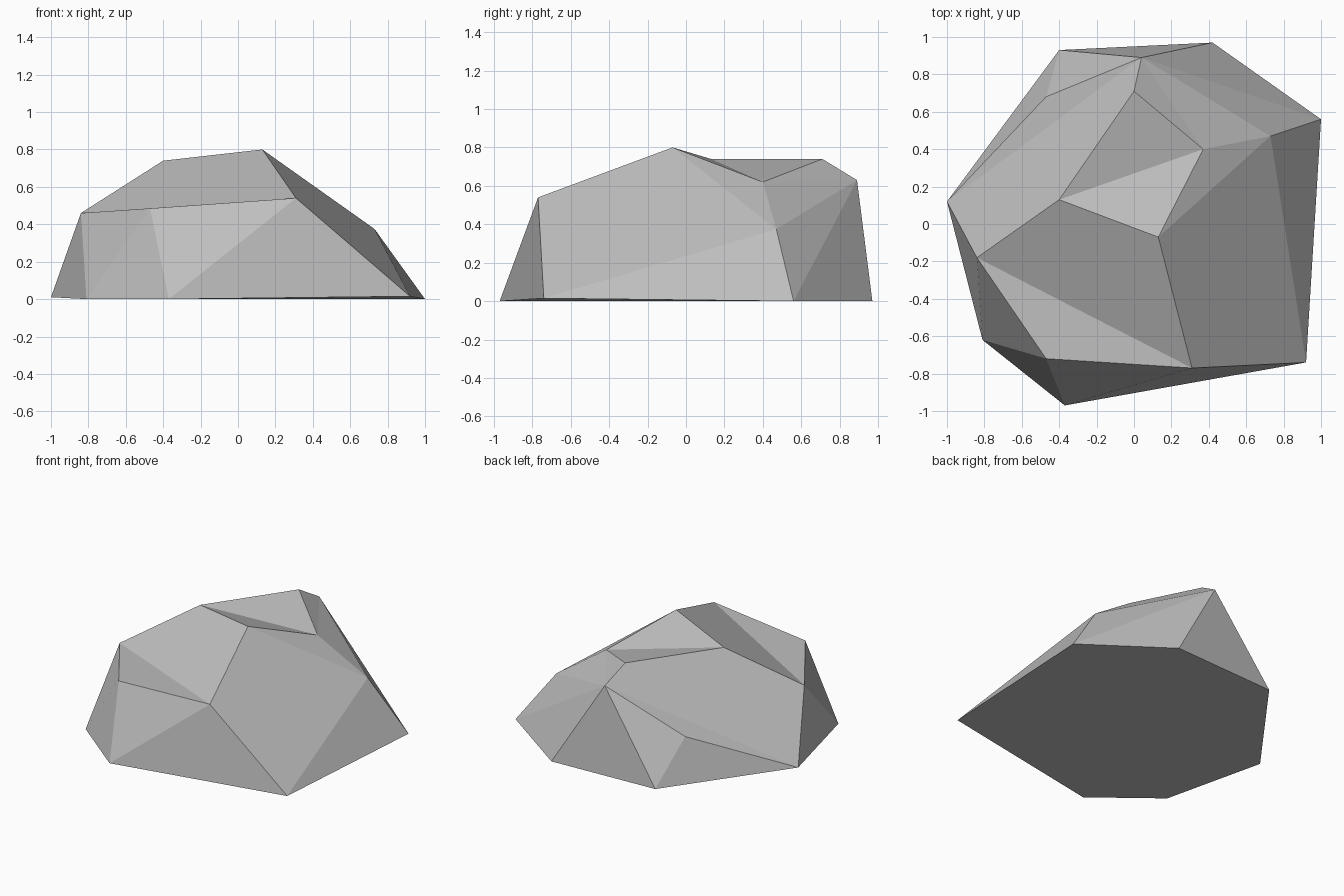
import bpy
import bmesh

cube = bpy.data.objects.get("Cube")
if cube:
    bpy.data.objects.remove(cube, do_unlink=True)


def make_material(name, colour):
    mat = bpy.data.materials.new(name)
    mat.use_nodes = True
    mat.diffuse_color = colour
    for node in mat.node_tree.nodes:
        if node.type == 'BSDF_PRINCIPLED':
            node.inputs["Base Color"].default_value = colour
            node.inputs["Roughness"].default_value = 0.9
    return mat


# Corners of the boulder, grouped by level
ground_ring = {
    "A": (-1, .12, .01), "B": (-.81, -.62, 0), "C": (-.37, -.97, 0),
    "D": (.92, -.74, .015), "E": (1, .56, 0), "F": (.42, .97, 0),
    "G": (-.4, .93, 0),
}
shoulder = {
    "H": (-.84, -.18, .46), "I": (-.47, -.72, .485), "J": (.31, -.77, .54),
    "O": (.04, .89, .63), "P": (.73, .47, .375), "Q": (-.47, .68, .31),
}
crown = {
    "K": (.13, -.07, .8), "L": (-.4, .13, .74),
    "M": (.37, .4, .62), "N": (0, .71, .74),
}

# Facets, each named by its corners
facets = {
    "underside": "ABCDEFG",
    "front": "AHB HIB IBC IJC JDC HIJ HJKL",
    "left_side": "KPDJ KMP DPE",
    "top_notch": "LKM LMN",
    "back": "ONM OMP OPE OEF OFG OGQ QGA",
    "right_side": "OQA AHLNO",
}

bm = bmesh.new()
corner = {}
for level in (ground_ring, shoulder, crown):
    for key, co in level.items():
        corner[key] = bm.verts.new(co)
for group in facets.values():
    for outline in group.split():
        bm.faces.new([corner[key] for key in outline])
bmesh.ops.recalc_face_normals(bm, faces=bm.faces)
for face in bm.faces:
    face.smooth = False

mesh = bpy.data.meshes.new("boulder")
bm.to_mesh(mesh)
bm.free()
mesh.materials.append(make_material("stone grey", (.52, .52, .52, 1)))
boulder = bpy.data.objects.new("boulder", mesh)
bpy.context.scene.collection.objects.link(boulder)
